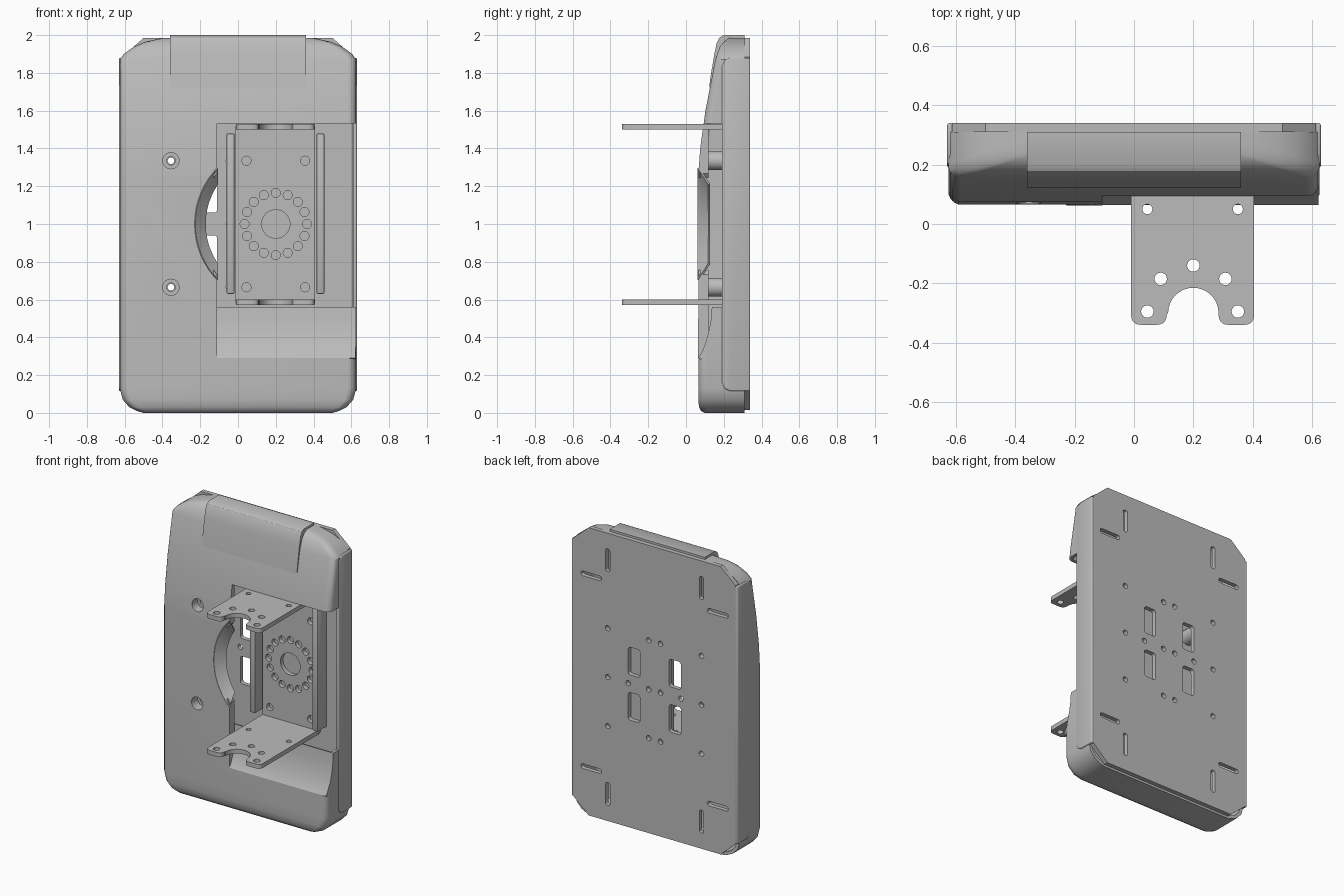
import bpy, bmesh
from math import sin, cos, pi, acos, radians
from mathutils import Vector

cube = bpy.data.objects.get("Cube")
if cube:
    bpy.data.objects.remove(cube, do_unlink=True)

grey = bpy.data.materials.new("mid grey")
grey.use_nodes = True
grey.diffuse_color = (0.5, 0.5, 0.5, 1)
grey.node_tree.nodes["Principled BSDF"].inputs["Base Color"].default_value = (0.5, 0.5, 0.5, 1)


def make(name, bm):
    bmesh.ops.recalc_face_normals(bm, faces=bm.faces)
    mesh = bpy.data.meshes.new(name)
    bm.to_mesh(mesh)
    bm.free()
    mesh.materials.append(grey)
    ob = bpy.data.objects.new(name, mesh)
    bpy.context.collection.objects.link(ob)
    return ob


def add_prism(bm, pts, axis, lo, hi):
    """Extrude a 2D outline along an axis."""
    place = {"x": lambda p, h: (h, p[0], p[1]),
             "y": lambda p, h: (p[0], h, p[1]),
             "z": lambda p, h: (p[0], p[1], h)}[axis]
    a = [bm.verts.new(place(p, lo)) for p in pts]
    b = [bm.verts.new(place(p, hi)) for p in pts]
    bm.faces.new(a)
    bm.faces.new(b)
    for i in range(len(pts)):
        j = (i + 1) % len(pts)
        bm.faces.new((a[i], a[j], b[j], b[i]))


def prism(name, pts, axis, lo, hi):
    bm = bmesh.new()
    add_prism(bm, pts, axis, lo, hi)
    return make(name, bm)


def rect(x0, x1, z0, z1):
    return [(x0, z0), (x1, z0), (x1, z1), (x0, z1)]


def circle(x, z, r, n=20):
    return [(x + r * cos(2 * pi * i / n), z + r * sin(2 * pi * i / n)) for i in range(n)]


def rounded(pts, r, steps=5):
    """Round every corner of an outline."""
    out = []
    for i, p in enumerate(pts):
        p, a, b = Vector(p), Vector(pts[i - 1]), Vector(pts[(i + 1) % len(pts)])
        a = p + (a - p).normalized() * r
        b = p + (b - p).normalized() * r
        for k in range(steps + 1):
            t = k / steps
            out.append(tuple(a * (1 - t) ** 2 + p * 2 * t * (1 - t) + b * t * t))
    return out


def modify(ob, kind, **settings):
    m = ob.modifiers.new(kind.title(), kind)
    for k, v in settings.items():
        setattr(m, k, v)
    bpy.context.view_layer.objects.active = ob
    bpy.ops.object.modifier_apply(modifier=m.name)


def cut(ob, outlines, axis, lo, hi):
    bm = bmesh.new()
    for pts in outlines:
        add_prism(bm, pts, axis, lo, hi)
    cutter = make("cutter", bm)
    cutter.hide_render = True
    modify(ob, "BOOLEAN", operation="DIFFERENCE", solver="EXACT", object=cutter)
    bpy.data.objects.remove(cutter, do_unlink=True)


# Cover shell: rounded sections (height, half width, front) lofted upward
rows = [(0, .5, .1), (.01, .535, .08), (.03, .575, .069), (.07, .61, .065), (.13, .626, .065),
        (1.26, .626, .065), (1.4, .626, .075), (1.6, .626, .103), (1.87, .626, .155),
        (1.9, .605, .165), (1.94, .55, .18), (1.965, .49, .2), (1.985, .4, .23)]
BACK, R = .31, .045
bm = bmesh.new()
loops = []
for z, w, f in rows:
    arc = [(w - R + R * cos(t * pi / 12), f + R - R * sin(t * pi / 12)) for t in range(7)]
    half = [(w, BACK)] + arc
    sec = half + [(-x, y) for x, y in reversed(half)]
    loops.append([bm.verts.new((x, y, z)) for x, y in sec])
for a, b in zip(loops, loops[1:]):
    for i in range(len(a) - 1):
        bm.faces.new((a[i], a[i + 1], b[i + 1], b[i]))
bm.faces.new(loops[0])
bm.faces.new(loops[-1])
cover = make("cover", bm)
modify(cover, "SOLIDIFY", thickness=.022, offset=-1)

# Side window with scoop below it, round opening and screw holes
EDGE = -.11
scoop = [(.064, .29), (.085, .325), (.103, .37), (.12, .43), (.131, .49), (.137, .56)]
cut(cover, [[(-.1, .29)] + scoop + [(.3, .56), (.3, 1.533), (-.1, 1.533)]], "x", EDGE, .8)
cut(cover, [circle(.2, 1, .43, 64)], "y", -.1, .2)
bosses = [(-.355, 1 + s * .335) for s in (-1, 1)]
cut(cover, [circle(x, z, .043) for x, z in bosses], "y", -.1, .2)

# Scoop floor and the lip along the window edge
under = [(y + .018, z - .006) for y, z in reversed(scoop)]
scoop_floor = prism("scoop_floor", scoop + under, "x", EDGE - .02, .622)
lip = prism("window_lip", scoop[:4] + [(.12, 1.53), (.095, 1.53), (.068, 1.26)],
            "x", EDGE - .02, EDGE)
cut(lip, [circle(.2, 1, .41, 64)], "y", -.1, .2)

# Conical rim of the round opening, ending at the window edge
bm = bmesh.new()
arcs = []
for r, y in ((.43, .066), (.375, .122)):
    span = acos((.2 - EDGE) / r)
    arcs.append([bm.verts.new((.2 - r * cos(span * t / 16), y, 1 + r * sin(span * t / 16)))
                 for t in range(-16, 17)])
for i in range(32):
    bm.faces.new((arcs[0][i], arcs[0][i + 1], arcs[1][i + 1], arcs[1][i]))
rim = make("opening_rim", bm)
modify(rim, "SOLIDIFY", thickness=.012, offset=0)

# Raised panel at the top of the cover
panel = [(.122, 1.72), (.133, 1.8), (.15, 1.9), (.163, 1.96), (.178, 1.988), (.2, 2),
         (.31, 2), (.31, 1.97), (.23, 1.965), (.16, 1.8)]
prism("top_panel", panel, "x", -.36, .36)

# Counterbored screw posts
for side, (x, z) in zip(("lower", "upper"), bosses):
    post = prism(side + "_screw_post", circle(x, z, .05, 28), "y", .08, .315)
    cut(post, [circle(x, z, .043)], "y", 0, .13)
    cut(post, [circle(x, z, .023)], "y", .1, .4)

# Back plate with chamfered corners, screw holes and slots
quarter = [(.614, .885), (.5, .985)]
outline = (quarter + [(-x, z) for x, z in reversed(quarter)]
           + [(-x, -z) for x, z in quarter] + [(x, -z) for x, z in reversed(quarter)])
plate = prism("back_plate", [(x, 1 + z) for x, z in outline], "y", .31, .34)
holes = []
for sx in (-1, 1):
    holes.append(circle(sx * .2, 1, .018, 14))
    for z in (-.335, 0, .335):
        holes += [circle(sx * x, 1 + z, .018, 14) for x in (.045, .355)]
    for sz in (-1, 1):
        for x, z, w, h in ((.155, .155, .045, .095), (.355, .8, .016, .078), (.48, .66, .078, .016)):
            x, z = sx * x, 1 + sz * z
            holes.append(rounded(rect(x - w, x + w, z - h, z + h), min(w, h, .022) * .95))
cut(plate, holes, "y", .2, .4)

# Folded side flanges
for side, s in (("left", 1), ("right", -1)):
    pts = [(.34, .115), (.235, .115), (.203, .128), (.19, .16),
           (.19, 1.835), (.203, 1.867), (.235, 1.88), (.34, 1.88)]
    flange = prism(side + "_flange", pts, "x", min(s * .608, s * .63), max(s * .608, s * .63))
    modify(flange, "BEVEL", width=.008, segments=3)

# Bracket base with a ring of holes
base = prism("bracket_base", rect(-.012, .407, .58, 1.52), "y", .28, .311)
ring = [circle(.2 + .165 * cos(i * pi / 8), 1 + .165 * sin(i * pi / 8), .024) for i in range(16)]
corners = [circle(x, 1 + z, .024) for x in (.045, .355) for z in (-.335, .335)]
cut(base, ring + corners + [circle(.2, 1, .075, 32)], "y", .2, .309)

# Rails either side of the bracket
for side, x in (("right", -.06), ("left", .415)):
    rail = prism(side + "_rail", rect(x, x + .042, .63, 1.48), "y", .21, .312)
    modify(rail, "BEVEL", width=.008, segments=2)

# Two notched arms
foot = rounded([(.405, -.2), (.405, -.34), (.285, -.34), (.285, -.3)], .035)[6:18]
notch = [(.2 + .085 * cos(i * pi / 16), -.3 + .085 * sin(i * pi / 16)) for i in range(17)]
arm_outline = ([(-.01, .3), (.405, .3)] + foot + notch
               + [(.4 - .005 - x, y) for x, y in reversed(foot)])
arm_holes = [(.045, .05), (.35, .05), (.2, -.14), (.09, -.185), (.308, -.185),
             (.045, -.295), (.35, -.295)]
for name, z in (("lower_arm", .57), ("upper_arm", 1.5)):
    arm = prism(name, arm_outline, "z", z, z + .03)
    cut(arm, [circle(x, y, .017 if y > 0 else .021) for x, y in arm_holes], "z", z - .1, z + .1)

# Smooth curves, keep sharp edges
for ob in bpy.context.collection.objects:
    if ob.type == "MESH" and grey.name in ob.data.materials:
        bpy.ops.object.select_all(action="DESELECT")
        ob.select_set(True)
        bpy.context.view_layer.objects.active = ob
        bpy.ops.object.shade_smooth_by_angle(angle=radians(30))
